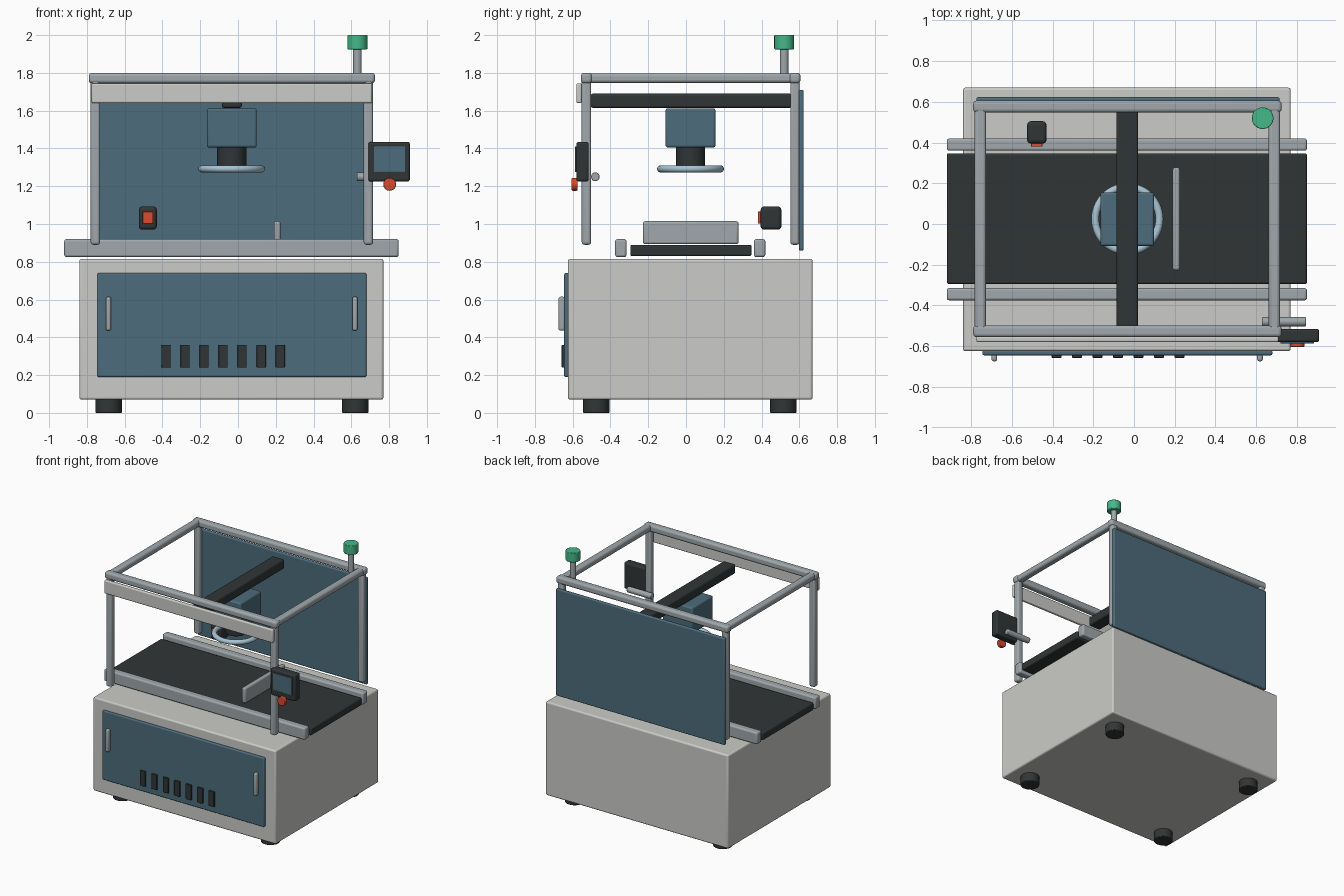
import bpy, math
from mathutils import Vector

if "Cube" in bpy.data.objects:
    bpy.data.objects.remove(bpy.data.objects["Cube"], do_unlink=True)


def material(name, r, g, b):
    m = bpy.data.materials.new(name)
    m.use_nodes = True
    m.diffuse_color = (r, g, b, 1)
    bsdf = next(n for n in m.node_tree.nodes if n.type == "BSDF_PRINCIPLED")
    bsdf.inputs["Base Color"].default_value = (r, g, b, 1)
    return m


LIGHT = material("light grey paint", 0.60, 0.60, 0.58)
BLUE = material("slate blue paint", 0.075, 0.15, 0.20)
DARK = material("charcoal rubber", 0.03, 0.036, 0.036)
STEEL = material("brushed steel", 0.35, 0.39, 0.41)
GLASS = material("pale blue ring", 0.40, 0.56, 0.66)
RED = material("signal red", 0.68, 0.07, 0.03)
GREEN = material("signal green", 0.06, 0.48, 0.25)


def finish(ob, name, mat, bevel, segments=3):
    ob.name = name
    ob.data.materials.append(mat)
    if bevel:
        mod = ob.modifiers.new("Rounded edges", "BEVEL")
        mod.width = bevel
        mod.segments = segments
        mod.limit_method = "ANGLE"
    bpy.ops.object.shade_smooth_by_angle(angle=math.radians(40))
    return ob


def box(name, mat, x, y, z, bevel=0.008):
    """Rounded box from (low, high) ranges on each axis."""
    low, high = Vector((x[0], y[0], z[0])), Vector((x[1], y[1], z[1]))
    bpy.ops.mesh.primitive_cube_add(size=1, location=(low + high) / 2)
    ob = bpy.context.object
    ob.scale = high - low
    bpy.ops.object.transform_apply(location=False, rotation=False, scale=True)
    return finish(ob, name, mat, bevel)


def rod(name, mat, start, end, radius, bevel=0.004):
    """Cylinder between two points."""
    a, b = Vector(start), Vector(end)
    bpy.ops.mesh.primitive_cylinder_add(vertices=40, radius=radius, depth=(b - a).length,
                                        location=(a + b) / 2)
    ob = bpy.context.object
    ob.rotation_euler = (b - a).to_track_quat("Z", "Y").to_euler()
    return finish(ob, name, mat, bevel, 2)


def around(c, half):
    return (c - half, c + half)


# Cabinet and feet
box("cabinet", LIGHT, (-0.84, 0.77), (-0.625, 0.67), (0.07, 0.815), 0.012)
for x in (-0.685, 0.62):
    for y in (-0.475, 0.515):
        rod("foot", DARK, (x, y, 0), (x, y, 0.075), 0.07)

# Front door with handles and vent slots
box("door", BLUE, (-0.745, 0.68), (-0.645, -0.62), (0.19, 0.74))
for x in (-0.686, 0.619):
    box("door_handle", STEEL, around(x, 0.014), (-0.675, -0.64), (0.435, 0.615), 0.011)
for i in range(7):
    box("vent_slot", DARK, around(-0.381 + i * 0.1008, 0.024), (-0.658, -0.64), (0.24, 0.36), 0.003)

# Conveyor
box("conveyor_belt", DARK, (-0.92, 0.85), (-0.295, 0.347), (0.83, 0.89), 0.01)
for y in (-0.345, 0.39):
    box("conveyor_rail", STEEL, (-0.92, 0.85), around(y, 0.03), (0.825, 0.92), 0.012)
box("product_guide", STEEL, (0.19, 0.225), (-0.228, 0.278), (0.893, 1.015), 0.012)

# Upper frame
for y in (-0.527, 0.577):
    for x in (-0.755, 0.69):
        box("frame_post", STEEL, around(x, 0.025), around(y, 0.025), (0.89, 1.79), 0.014)
    box("frame_cross_rail", STEEL, (-0.79, 0.725), around(y, 0.029), (1.745, 1.8), 0.016)
for x in (-0.755, 0.69):
    box("frame_side_rail", STEEL, around(x, 0.028), (-0.555, 0.605), (1.747, 1.798), 0.016)
box("header_panel", LIGHT, (-0.775, 0.71), (-0.58, -0.552), (1.64, 1.745))
box("back_panel", BLUE, (-0.775, 0.715), (0.597, 0.623), (0.86, 1.71))

# Inspection head on its beam
hx, hy = -0.033, 0.024
box("head_beam", DARK, around(hx, 0.053), (-0.505, 0.56), (1.615, 1.69), 0.012)
box("camera_housing", BLUE, around(hx, 0.132), around(hy, 0.132), (1.405, 1.612), 0.012)
rod("camera_lens", DARK, (hx, hy, 1.30), (hx, hy, 1.41), 0.077)
bpy.ops.mesh.primitive_torus_add(location=(hx, hy, 1.292), major_radius=0.158, minor_radius=0.019,
                                 major_segments=56, minor_segments=14)
finish(bpy.context.object, "ring_light", GLASS, 0)

# Operator panel
rod("panel_arm", STEEL, (0.63, -0.48, 1.25), (0.845, -0.48, 1.25), 0.023)
box("panel_case", DARK, (0.69, 0.91), (-0.58, -0.515), (1.225, 1.435), 0.012)
box("panel_screen", BLUE, (0.72, 0.885), (-0.587, -0.579), (1.275, 1.41), 0.002)
rod("stop_button", RED, (0.803, -0.605, 1.21), (0.803, -0.575, 1.21), 0.034)

# Sensor beside the belt
box("sensor_body", DARK, (-0.525, -0.43), (0.395, 0.505), (0.97, 1.093), 0.018)
box("sensor_window", RED, (-0.505, -0.45), (0.38, 0.40), (1.003, 1.065), 0.002)

# Signal lamp
rod("lamp_pole", STEEL, (0.632, 0.52, 1.77), (0.632, 0.52, 1.93), 0.023)
rod("signal_lamp", GREEN, (0.632, 0.52, 1.925), (0.632, 0.52, 2.0), 0.053)
